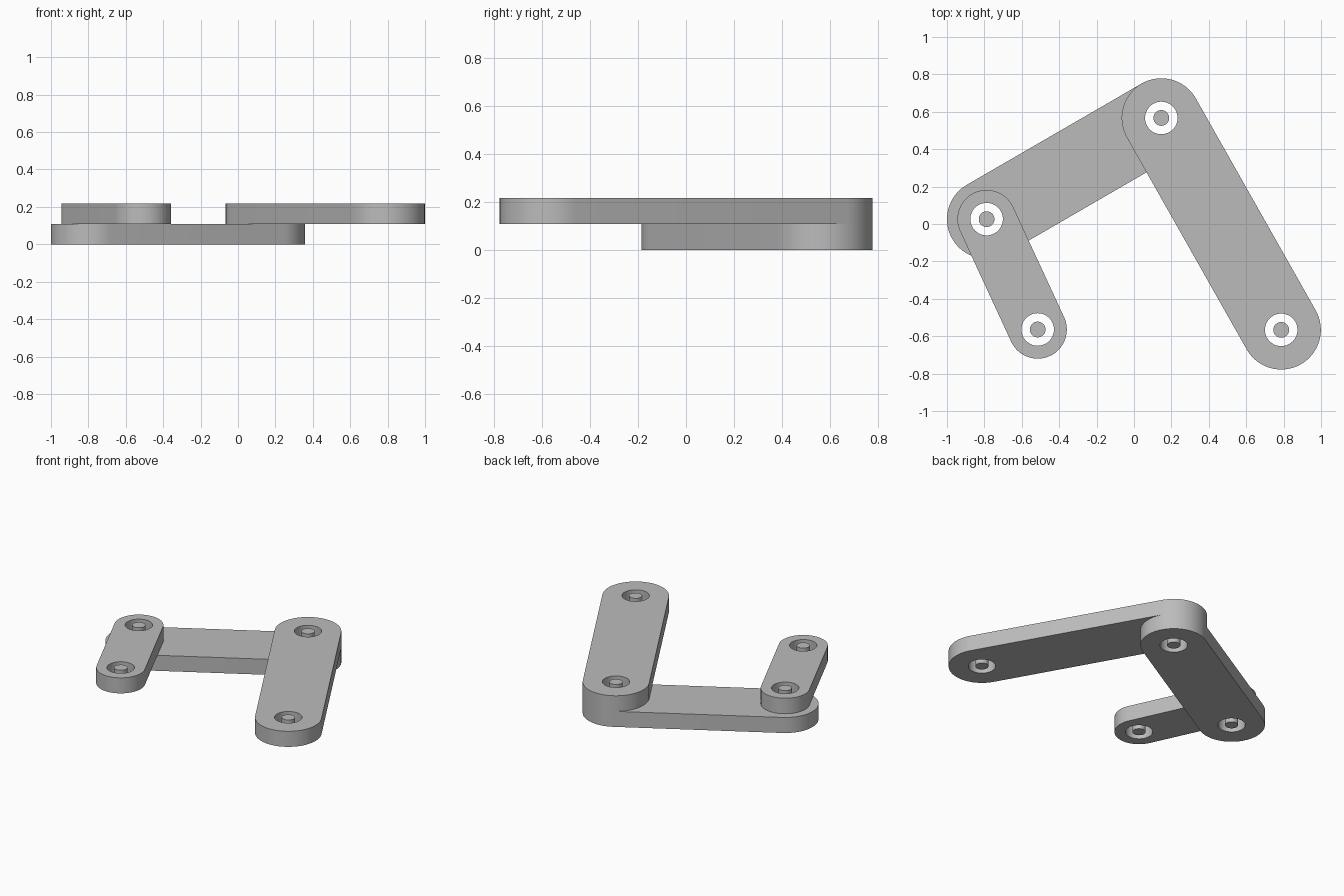
import bpy, bmesh, math
from mathutils import Vector

if "Cube" in bpy.data.objects:
    bpy.data.objects.remove(bpy.data.objects["Cube"], do_unlink=True)

THICK = 0.109
HOLE_R, PIN_R = 0.087, 0.042

# Joint centres of the linkage
CRANK_END = Vector((-0.515, -0.564))
CRANK_JOINT = Vector((-0.788, 0.026))
ROCKER_JOINT = Vector((0.146, 0.567))
ROCKER_END = Vector((0.787, -0.566))

grey = bpy.data.materials.new("plain grey")
grey.use_nodes = True
colour = (0.5, 0.5, 0.5, 1)
grey.diffuse_color = colour
grey.node_tree.nodes["Principled BSDF"].inputs["Base Color"].default_value = colour


def arc(centre, radius, start, sweep, count):
    """Evenly spaced points along an arc, without its last point."""
    return [centre + radius * Vector((math.cos(start + sweep * i / count),
                                      math.sin(start + sweep * i / count)))
            for i in range(count)]


def circle(centre, radius):
    return arc(centre, radius, 0, math.tau, 48)


def capsule(a, b, radius):
    """Outline with rounded ends around two centres."""
    d = b - a
    side = math.atan2(d.y, d.x) + math.pi / 2
    ends = []
    for centre, start in ((a, side), (b, side + math.pi)):
        ends += arc(centre, radius, start, math.pi, 32)
        ends.append(centre + radius * Vector((math.cos(start + math.pi),
                                              math.sin(start + math.pi))))
    return ends


def plate(name, loops, z, height):
    """Fill nested outlines and extrude them into a solid."""
    bm = bmesh.new()
    edges = []
    for loop in loops:
        verts = [bm.verts.new((p.x, p.y, z)) for p in loop]
        edges += [bm.edges.new((v, verts[i - 1])) for i, v in enumerate(verts)]
    bmesh.ops.triangle_fill(bm, use_beauty=True, use_dissolve=False,
                            edges=edges, normal=(0, 0, 1))
    made = bmesh.ops.extrude_face_region(bm, geom=bm.faces[:])["geom"]
    top = [g for g in made if isinstance(g, bmesh.types.BMVert)]
    bmesh.ops.translate(bm, verts=top, vec=(0, 0, height))
    bmesh.ops.recalc_face_normals(bm, faces=bm.faces[:])
    mesh = bpy.data.meshes.new(name)
    bm.to_mesh(mesh)
    bm.free()
    mesh.materials.append(grey)
    obj = bpy.data.objects.new(name, mesh)
    bpy.context.collection.objects.link(obj)
    bpy.ops.object.select_all(action='DESELECT')
    obj.select_set(True)
    bpy.context.view_layer.objects.active = obj
    bpy.ops.object.shade_smooth_by_angle(angle=math.radians(30))
    return obj


# Link bars, each with a bore at both ends
for name, a, b, radius, z in (
        ("coupler_bar", CRANK_JOINT, ROCKER_JOINT, 0.212, 0),
        ("crank_bar", CRANK_END, CRANK_JOINT, 0.156, THICK),
        ("rocker_bar", ROCKER_JOINT, ROCKER_END, 0.212, THICK)):
    plate(name, [capsule(a, b, radius), circle(a, HOLE_R), circle(b, HOLE_R)],
          z, THICK)

# Pins: the two shared joints pass through both layers
for name, centre, z, height in (
        ("crank_end_pin", CRANK_END, THICK, THICK),
        ("crank_joint_pin", CRANK_JOINT, 0, 2 * THICK),
        ("rocker_joint_pin", ROCKER_JOINT, 0, 2 * THICK),
        ("rocker_end_pin", ROCKER_END, THICK, THICK)):
    plate(name, [circle(centre, PIN_R)], z, height)
